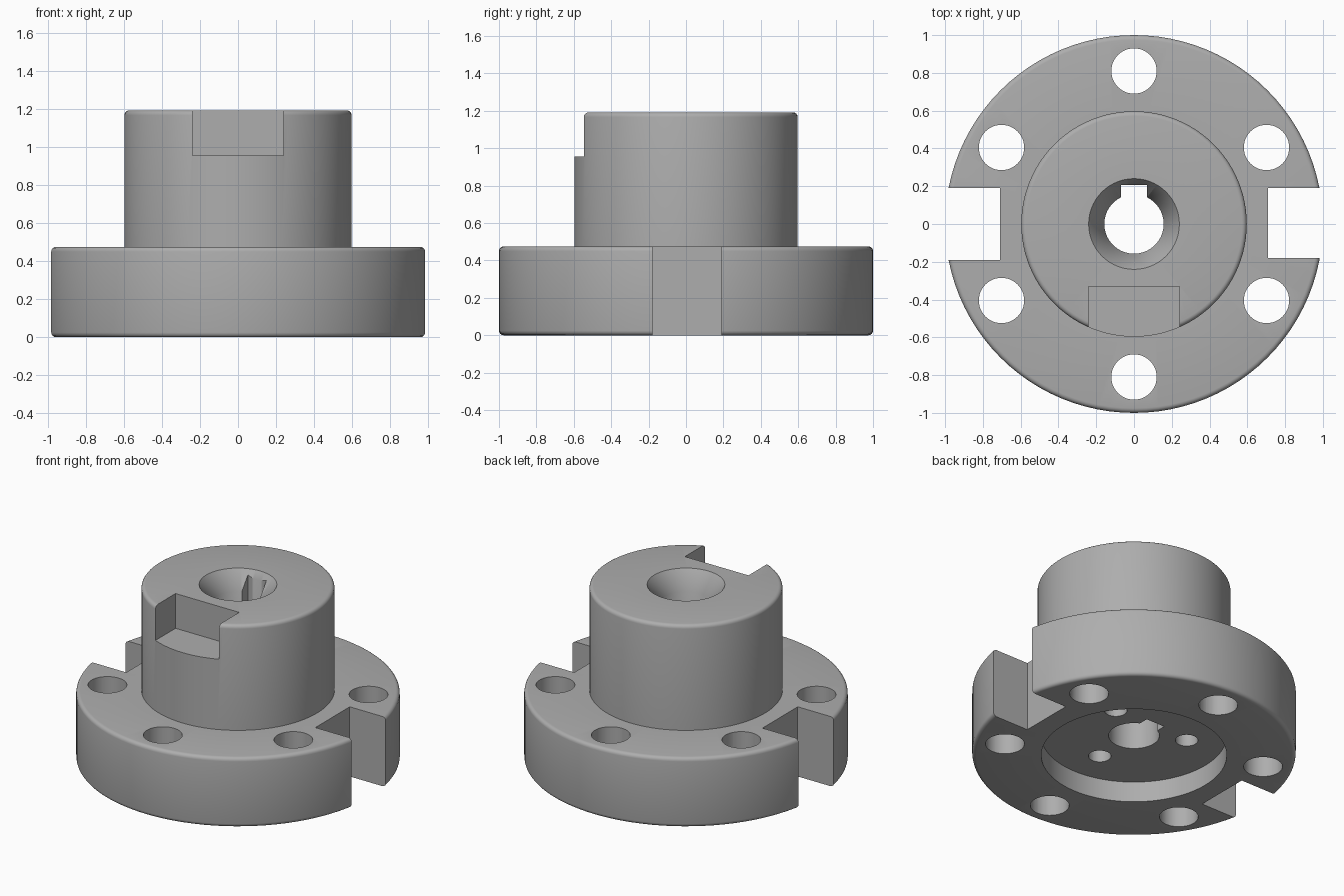
import bpy, bmesh, math
from mathutils import Matrix, Vector

old = bpy.data.objects.get("Cube")
if old:
    bpy.data.objects.remove(old, do_unlink=True)

# Material
steel = bpy.data.materials.new("grey_steel")
steel.use_nodes = True
GREY = (0.42, 0.42, 0.42, 1)
steel.diffuse_color = GREY
steel.node_tree.nodes["Principled BSDF"].inputs["Base Color"].default_value = GREY


def make_object(name, bm):
    bmesh.ops.recalc_face_normals(bm, faces=bm.faces)
    mesh = bpy.data.meshes.new(name)
    bm.to_mesh(mesh)
    bm.free()
    mesh.materials.append(steel)
    obj = bpy.data.objects.new(name, mesh)
    bpy.context.collection.objects.link(obj)
    return obj


def fillet(r, z, start, size=0.025, steps=4):
    """Quarter-round points (radius, height) on an outer edge."""
    return [(r + size * math.cos(a), z + size * math.sin(a))
            for a in (math.radians(start + 90 * i / steps) for i in range(steps + 1))]


def lathe(name, profile, segments=96):
    bm = bmesh.new()
    verts = [bm.verts.new((r, 0, z)) for r, z in profile]
    edges = [bm.edges.new((a, b)) for a, b in zip(verts, verts[1:] + verts[:1])]
    bmesh.ops.spin(bm, geom=verts + edges, axis=(0, 0, 1), cent=(0, 0, 0),
                   angle=math.tau, steps=segments, use_duplicate=False)
    bmesh.ops.remove_doubles(bm, verts=bm.verts, dist=0.0001)
    return make_object(name, bm)


def box(bm, low, high):
    low, high = Vector(low), Vector(high)
    bmesh.ops.create_cube(bm, size=1, matrix=Matrix.Translation((low + high) / 2)
                          @ Matrix.Diagonal((*(high - low), 1)))


def drill(bm, distance, degrees, radius, low, high):
    a = math.radians(degrees)
    place = Matrix.Translation((distance * math.cos(a), distance * math.sin(a), (low + high) / 2))
    bmesh.ops.create_cone(bm, cap_ends=True, segments=48, radius1=radius, radius2=radius,
                          depth=high - low, matrix=place)


# Turned body: recess, flange, hub, countersink and bore
profile = [(0.157, 0.14), (0.573, 0.14), (0.573, 0)]
profile += fillet(0.975, 0.025, -90) + fillet(0.975, 0.45, 0)
profile += [(0.597, 0.475)] + fillet(0.572, 1.167, 0)
profile += [(0.24, 1.192), (0.157, 1.07)]
body = lathe("flanged_hub", profile)

# Cutter: bolt holes, blind pin holes, side slots, hub notch and keyway
cut = bmesh.new()
for i in range(6):
    drill(cut, 0.81, 30 + 60 * i, 0.12, -0.1, 0.6)
for angle in (30, 150, 270):
    drill(cut, 0.33, angle, 0.07, 0.1, 0.5)
box(cut, (0.71, -0.18, -0.1), (1.2, 0.19, 0.6))
box(cut, (-1.2, -0.19, -0.1), (-0.71, 0.19, 0.6))
box(cut, (-0.24, -0.8, 0.955), (0.24, -0.33, 1.4))
box(cut, (-0.07, 0, 0.05), (0.07, 0.207, 1.3))
cutter = make_object("hole_cutter", cut)
cutter.hide_render = True

# Apply the cut and shade
bpy.ops.object.select_all(action="DESELECT")
bpy.context.view_layer.objects.active = body
body.select_set(True)
boolean = body.modifiers.new("cuts", "BOOLEAN")
boolean.operation = "DIFFERENCE"
boolean.solver = "EXACT"
boolean.object = cutter
bpy.ops.object.modifier_apply(modifier="cuts")
bpy.data.objects.remove(cutter, do_unlink=True)
bpy.ops.object.shade_smooth_by_angle(angle=math.radians(35))
